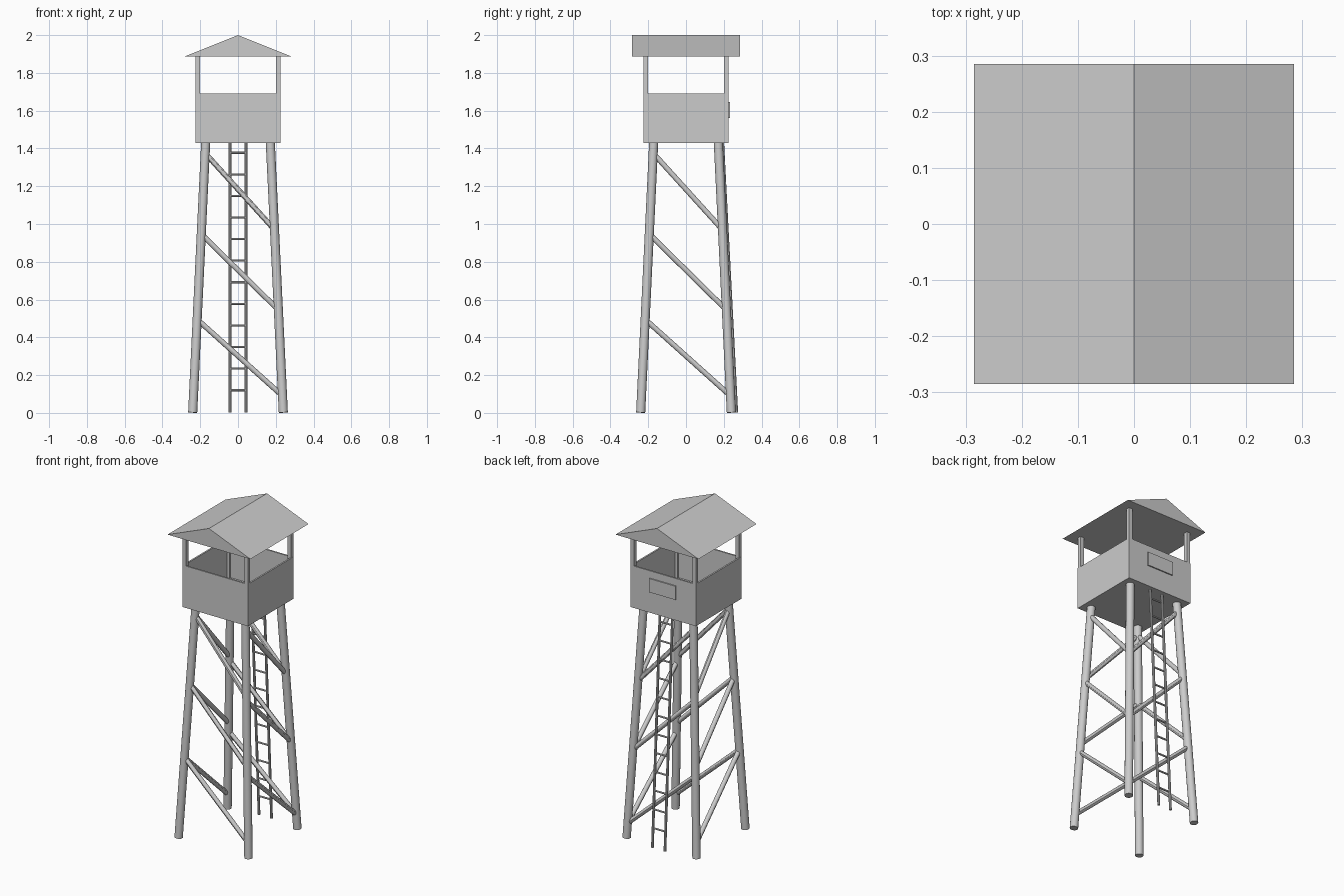
import bpy, bmesh
from mathutils import Vector

old = bpy.data.objects.get("Cube")
if old:
    bpy.data.objects.remove(old, do_unlink=True)

grey = bpy.data.materials.new("plain grey")
grey.use_nodes = True
COLOUR = (0.6, 0.6, 0.6, 1)
grey.diffuse_color = COLOUR
grey.node_tree.nodes["Principled BSDF"].inputs["Base Color"].default_value = COLOUR

FLOOR_Z, WALL_Z, EAVE_Z, RIDGE_Z = 1.43, 1.69, 1.886, 2.0
HALF, EAVE, SKIN = 0.225, 0.285, 0.01


def box(name, low, high):
    low, high = Vector(low), Vector(high)
    bpy.ops.mesh.primitive_cube_add(size=1, location=(low + high) / 2)
    ob = bpy.context.object
    ob.name = name
    ob.scale = high - low
    bpy.ops.object.transform_apply(location=False, rotation=False)
    ob.data.materials.append(grey)
    return ob


def rod(name, start, end, radius, sides=16):
    start, end = Vector(start), Vector(end)
    axis = end - start
    bpy.ops.mesh.primitive_cylinder_add(
        vertices=sides, radius=radius, depth=axis.length, location=(start + end) / 2,
        rotation=axis.to_track_quat('Z', 'Y').to_euler())
    ob = bpy.context.object
    ob.name = name
    ob.data.materials.append(grey)
    bpy.ops.object.shade_smooth_by_angle()
    return ob


def leg_point(sx, sy, z):
    """Centre of a leaning leg at height z."""
    r = 0.24 - 0.0482 * z
    return Vector((sx * r, sy * r, z))


# Four leaning legs and the corner posts above them
corners = {"front_right": (-1, -1), "front_left": (1, -1),
           "back_right": (-1, 1), "back_left": (1, 1)}
for label, (sx, sy) in corners.items():
    rod(label + "_leg", leg_point(sx, sy, 0.002), leg_point(sx, sy, FLOOR_Z + 0.01), 0.024)
    c = HALF - 0.0125
    box(label + "_post", (sx * c - 0.012, sy * c - 0.012, FLOOR_Z + 0.01),
        (sx * c + 0.012, sy * c + 0.012, EAVE_Z + 0.005))

# Three diagonal braces on each side
sides = {"front": ((-1, -1), (1, -1)), "back": ((-1, 1), (1, 1)),
         "left": ((1, -1), (1, 1)), "right": ((-1, -1), (-1, 1))}
for label, (a, b) in sides.items():
    for high, low in ((1.375, 0.97), (0.947, 0.545), (0.495, 0.09)):
        rod(label + "_brace", leg_point(*a, high), leg_point(*b, low), 0.014, 12)

# Cabin: floor and four low walls
box("cabin_floor", (-HALF, -HALF, FLOOR_Z), (HALF, HALF, FLOOR_Z + 0.02))
for s, fb, lr in ((-1, "front", "right"), (1, "back", "left")):
    a, b = sorted((s * HALF, s * (HALF - SKIN)))
    box(fb + "_wall", (-HALF, a, FLOOR_Z), (HALF, b, WALL_Z))
    box(lr + "_wall", (a, -HALF, FLOOR_Z), (b, HALF, WALL_Z))

# Sign plate on the back wall
box("back_plate", (-0.09, HALF - 0.002, 1.56), (0.09, HALF + 0.0075, 1.645))

# Gable roof: a triangle extruded from front to back
bm = bmesh.new()
profile = [(-EAVE, EAVE_Z), (EAVE, EAVE_Z), (0, RIDGE_Z)]
face = bm.faces.new([bm.verts.new((x, -EAVE, z)) for x, z in profile])
ext = bmesh.ops.extrude_face_region(bm, geom=[face])
bmesh.ops.translate(bm, vec=(0, 2 * EAVE, 0),
                    verts=[v for v in ext["geom"] if isinstance(v, bmesh.types.BMVert)])
bmesh.ops.recalc_face_normals(bm, faces=bm.faces)
mesh = bpy.data.meshes.new("roof")
bm.to_mesh(mesh)
bm.free()
mesh.materials.append(grey)
bpy.context.collection.objects.link(bpy.data.objects.new("roof", mesh))

# Ladder leaning against the back
def ladder_point(x, z):
    return Vector((x, 0.268 - 0.052 * z, z))


RAIL = 0.043
for s, label in ((-1, "right"), (1, "left")):
    rod("ladder_rail_" + label, ladder_point(s * RAIL, 0.002),
        ladder_point(s * RAIL, FLOOR_Z + 0.005), 0.008, 10)
for i in range(12):
    z = 0.12 + i * 0.1143
    rod("ladder_rung", ladder_point(-RAIL, z), ladder_point(RAIL, z), 0.0055, 8)
